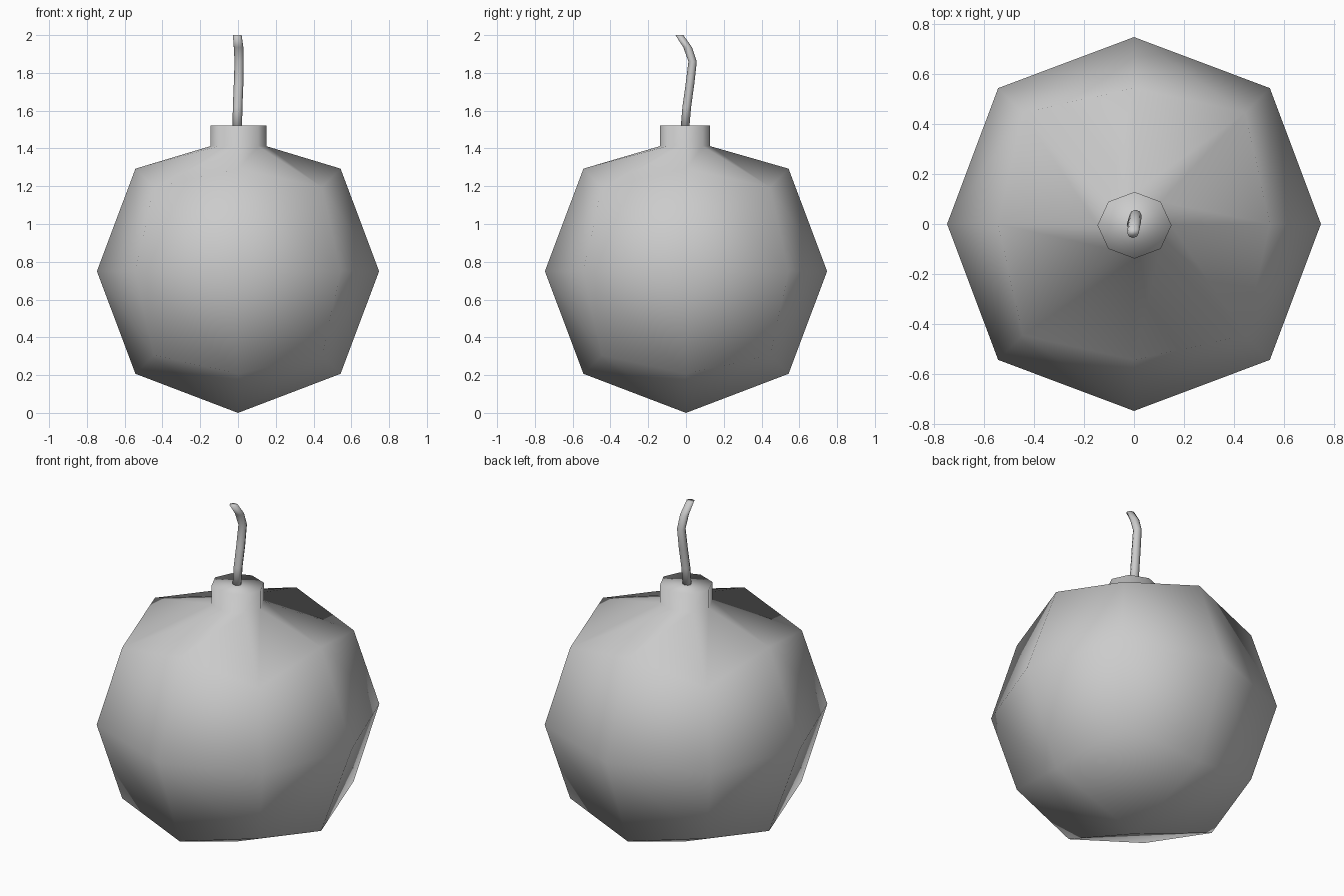
import bpy, bmesh, math

if "Cube" in bpy.data.objects:
    bpy.data.objects.remove(bpy.data.objects["Cube"])


def finish(bm, name):
    bmesh.ops.recalc_face_normals(bm, faces=bm.faces)
    for f in bm.faces:
        f.smooth = True
    mesh = bpy.data.meshes.new(name)
    bm.to_mesh(mesh)
    bm.free()
    obj = bpy.data.objects.new(name, mesh)
    bpy.context.collection.objects.link(obj)
    return obj


def bridge(bm, a, b):
    for i in range(len(a)):
        j = (i + 1) % len(a)
        bm.faces.new((a[i], a[j], b[j], b[i]))


# body: rounded 2x2x2 cube (face centres, edge middles and corners pushed to a sphere)
bm = bmesh.new()
bmesh.ops.create_cube(bm, size=2)
bmesh.ops.subdivide_edges(bm, edges=bm.edges[:], cuts=1, use_grid_fill=True)
reach = {1: 0.747, 2: 0.543, 3: 0.445}
for v in bm.verts:
    v.co *= reach[sum(abs(c) > 0.5 for c in v.co)]
    v.co.z += 0.75
    if v.co.z < 0.01:
        v.co.z = 0

# neck: the top point is opened into an eight-sided ring and pulled up
top = max(bm.verts, key=lambda v: v.co.z)
bmesh.ops.delete(bm, geom=[top], context='VERTS')
rim = sorted({v for e in bm.edges if e.is_boundary for v in e.verts},
             key=lambda v: math.atan2(v.co.y, v.co.x))


def neck_ring(z):
    ring = []
    for v in rim:
        a = math.atan2(v.co.y, v.co.x)
        ring.append(bm.verts.new((0.148 * math.cos(a) + 0.002,
                                  0.133 * math.sin(a) - 0.005, z)))
    return ring


base, lip = neck_ring(1.412), neck_ring(1.522)
bridge(bm, rim, base)
bridge(bm, base, lip)
bm.faces.new(lip)
finish(bm, "body_with_neck")

# fuse: bent tube with level rings (x, y, z, radius)
bm = bmesh.new()
path = [(-0.004, -0.006, 1.50, 0.023), (-0.002, 0.004, 1.62, 0.023),
        (0.003, 0.021, 1.74, 0.023), (0.006, 0.035, 1.86, 0.022),
        (0.003, 0.009, 1.935, 0.023), (-0.004, -0.035, 2.0, 0.021)]
sides = 8
rings = []
for x, y, z, r in path:
    rings.append([bm.verts.new((x + 1.1 * r * math.cos(2 * math.pi * i / sides),
                                y + r * math.sin(2 * math.pi * i / sides), z))
                  for i in range(sides)])
for a, b in zip(rings, rings[1:]):
    bridge(bm, a, b)
bm.faces.new(rings[0])
bm.faces.new(rings[-1])
finish(bm, "fuse")
